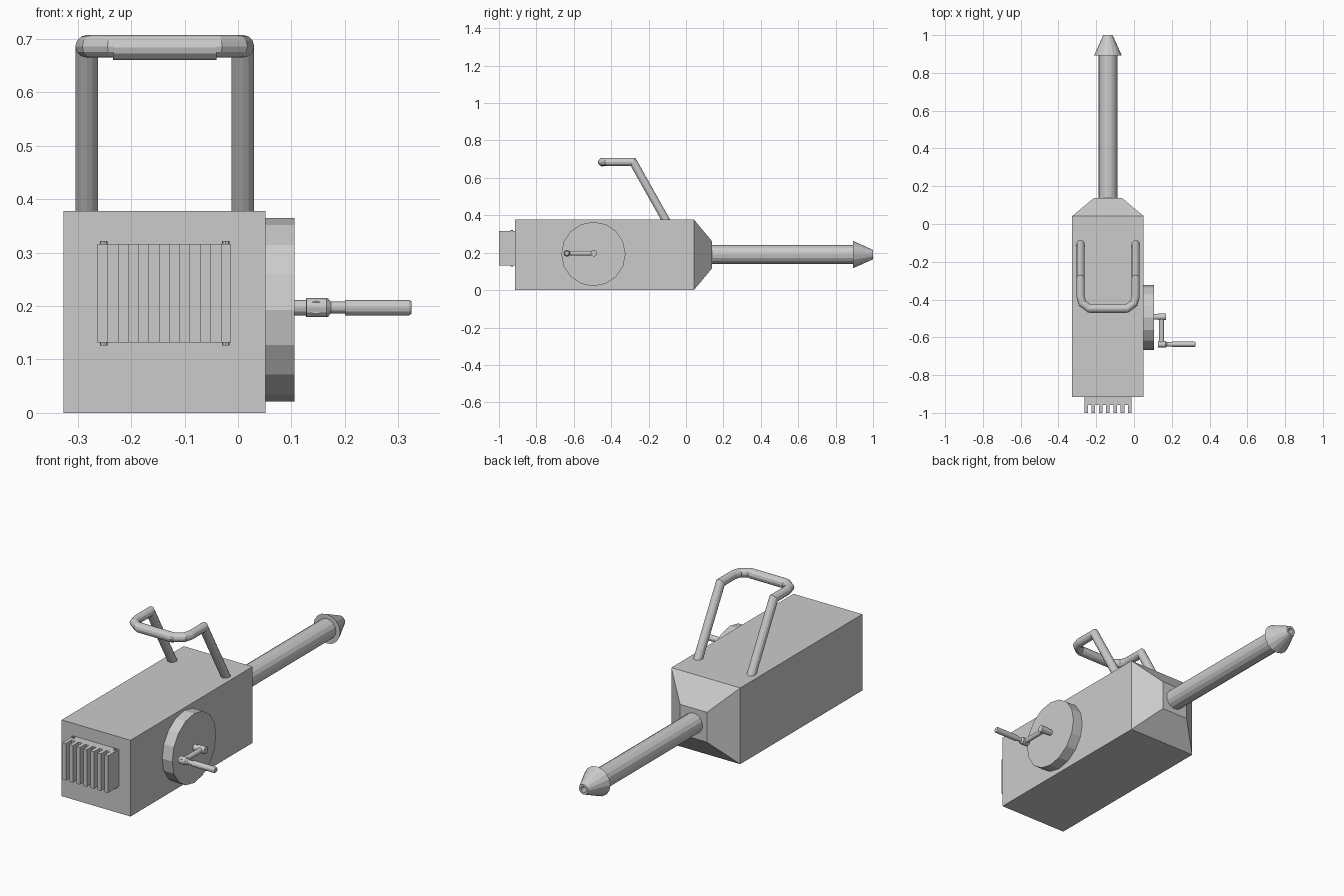
import bpy, bmesh, math
from mathutils import Vector, Matrix

if "Cube" in bpy.data.objects:
    bpy.data.objects.remove(bpy.data.objects["Cube"])

CX, CZ = -0.138, 0.19   # centre line of the body and barrel


def finish(name, bm):
    bmesh.ops.recalc_face_normals(bm, faces=bm.faces)
    mesh = bpy.data.meshes.new(name)
    bm.to_mesh(mesh)
    bm.free()
    ob = bpy.data.objects.new(name, mesh)
    bpy.context.collection.objects.link(ob)
    return ob


def skin(bm, rings):
    """Bridge successive vertex rings and cap both ends."""
    n = len(rings[0])
    for a, b in zip(rings, rings[1:]):
        for i in range(n):
            j = (i + 1) % n
            bm.faces.new((a[i], a[j], b[j], b[i]))
    bm.faces.new(rings[0])
    bm.faces.new(rings[-1])


def lathe(name, profile, origin, axis, sides=16):
    """Turned part: profile of (radius, distance along axis)."""
    bm = bmesh.new()
    rot = Vector(axis).to_track_quat('Z', 'Y').to_matrix()
    ang = [2 * math.pi * i / sides for i in range(sides)]
    skin(bm, [[bm.verts.new(Vector(origin) + rot @ Vector((r * math.cos(a), r * math.sin(a), t)))
               for a in ang] for r, t in profile])
    return finish(name, bm)


def tube(name, points, radius, sides=12):
    """Bent pipe with mitred corners."""
    pts = [Vector(p) for p in points]
    dirs = [(b - a).normalized() for a, b in zip(pts, pts[1:])]
    bm = bmesh.new()
    q = dirs[0].to_track_quat('Z', 'Y')
    ring = [pts[0] + q @ Vector((radius * math.cos(2 * math.pi * i / sides),
                                 radius * math.sin(2 * math.pi * i / sides), 0)) for i in range(sides)]
    rings = [ring]
    for k, d in enumerate(dirs):
        n = (d + dirs[k + 1]).normalized() if k + 1 < len(dirs) else d
        ring = [v + d * ((pts[k + 1] - v).dot(n) / d.dot(n)) for v in ring]
        rings.append(ring)
    skin(bm, [[bm.verts.new(v) for v in r] for r in rings])
    return finish(name, bm)


# Box body with tapered rear end
bm = bmesh.new()
skin(bm, [[bm.verts.new((CX + sx * h, y, CZ - 0.001 + sz * h))
           for sx, sz in ((-1, -1), (1, -1), (1, 1), (-1, 1))]
          for y, h in ((-0.915, 0.189), (0.042, 0.189), (0.138, 0.074))])
finish("body", bm)

# Barrel and conical nozzle with a bored tip
lathe("barrel", [(0.05, 0.12), (0.05, 0.92)], (CX, 0, CZ), (0, 1, 0))
lathe("nozzle", [(0.073, 0.893), (0.025, 1.0), (0.014, 1.0), (0.014, 0.94)],
      (CX, 0, CZ), (0, 1, 0))

# Side drum
lathe("side_drum", [(0.172, 0.045), (0.172, 0.106)], (0, -0.495, 0.193), (1, 0, 0))

# Crank: shaft, arm and hand grip
lathe("crank_shaft", [(0.0145, 0.1), (0.0145, 0.127), (0.0175, 0.127), (0.0175, 0.169)],
      (0, -0.492, 0.197), (1, 0, 0), 12)
tube("crank_arm", [(0.146, -0.492, 0.197), (0.146, -0.652, 0.197)], 0.0125)
lathe("crank_grip", [(0.018, 0.128), (0.018, 0.166), (0.011, 0.174), (0.011, 0.2),
                     (0.0145, 0.2), (0.0145, 0.32), (0.0115, 0.325)],
      (0, -0.637, 0.197), (1, 0, 0), 12)

# Carrying handle, half path mirrored about its centre
HX = -0.137
half = [(0.146, -0.1, 0.36), (0.146, -0.283, 0.686), (0.146, -0.385, 0.686),
        (0.136, -0.42, 0.686), (0.1, -0.447, 0.686)]
path = [(HX - x, y, z) for x, y, z in half] + [(HX + x, y, z) for x, y, z in reversed(half)]
tube("carry_handle", path, 0.0213)
lathe("handle_grip", [(0.0235, -0.097), (0.0235, 0.097)], (HX, -0.447, 0.684), (1, 0, 0), 12)

# Front heat sink: comb profile extruded vertically (7 fins, 6 slots)
X0, X1 = -0.263, -0.013
step = (X1 - X0) / 13
outline = [(X1, -0.91), (X0, -0.91)]
for i in range(13):
    y = -1.0 if i % 2 == 0 else -0.957
    outline += [(X0 + i * step, y), (X0 + (i + 1) * step, y)]
bm = bmesh.new()
skin(bm, [[bm.verts.new((x, y, z)) for x, y in outline] for z in (0.132, 0.316)])
finish("heat_sink", bm)

# Small pins at the heat sink corners
for x, side in ((-0.251, "left"), (-0.023, "right")):
    for z, s, level in ((0.31, 1, "top"), (0.138, -1, "bottom")):
        lathe(f"pin_{side}_{level}", [(0.007, 0), (0.007, 0.012)], (x, -0.932, z), (0, 0, s), 8)
